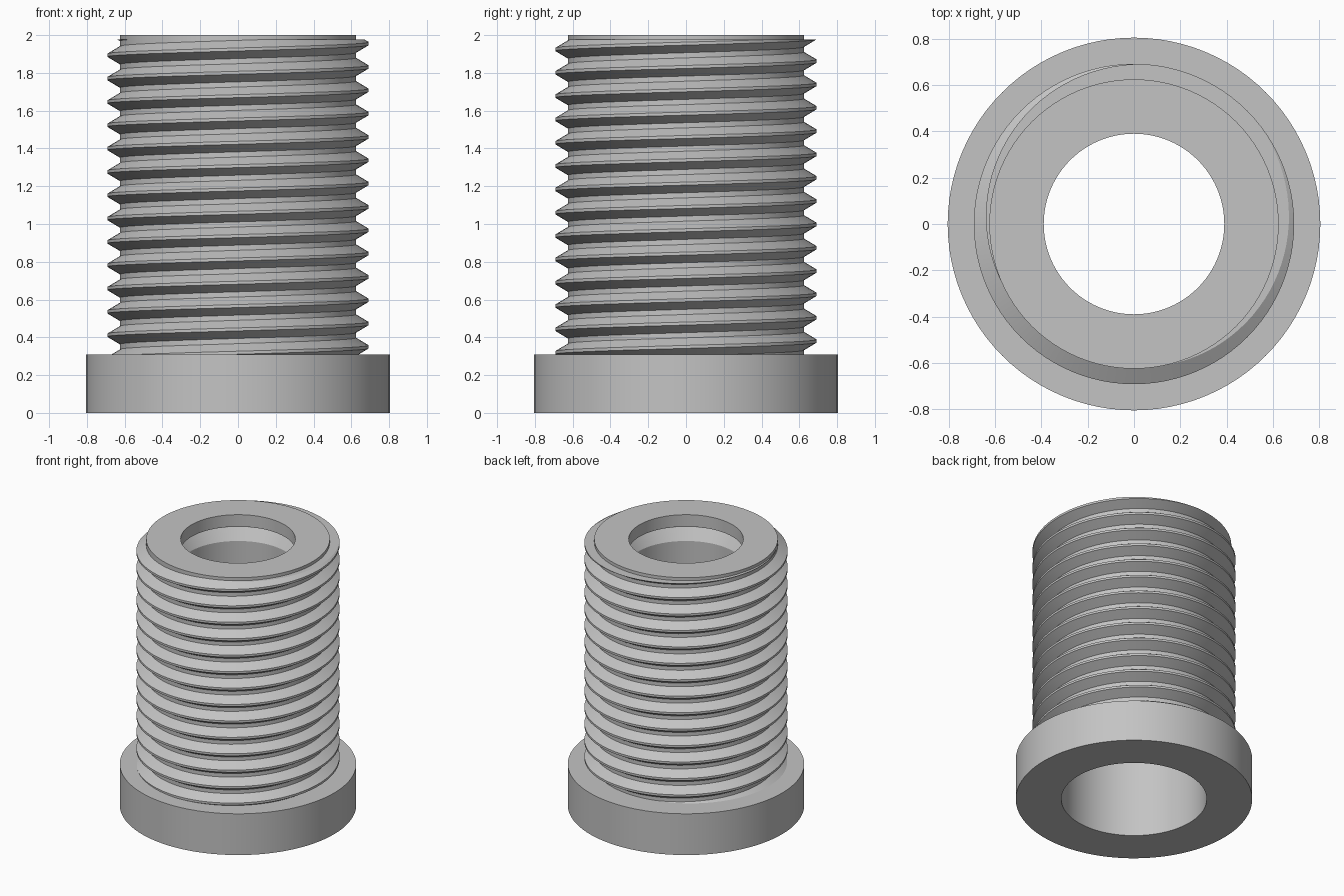
import bpy
import bmesh
from math import pi, cos, sin

old = bpy.data.objects.get("Cube")
if old:
    bpy.data.objects.remove(old, do_unlink=True)

SIDES = 96
HEIGHT = 2.0
FLANGE_R, FLANGE_H = 0.805, 0.31
CORE_R, CREST_R = 0.625, 0.692
PITCH = 0.1235
THREAD_TOP = 1.977

grey = bpy.data.materials.new("plain grey")
grey.use_nodes = True
grey.diffuse_color = (0.55, 0.55, 0.55, 1)
grey.node_tree.nodes["Principled BSDF"].inputs["Base Color"].default_value = grey.diffuse_color


def finish(bm, name):
    """Turn a bmesh into a smooth-shaded object with sharp edges kept."""
    bmesh.ops.recalc_face_normals(bm, faces=bm.faces[:])
    mesh = bpy.data.meshes.new(name)
    bm.to_mesh(mesh)
    bm.free()
    mesh.materials.append(grey)
    obj = bpy.data.objects.new(name, mesh)
    bpy.context.collection.objects.link(obj)
    bpy.ops.object.select_all(action='DESELECT')
    bpy.context.view_layer.objects.active = obj
    obj.select_set(True)
    bpy.ops.object.shade_smooth_by_angle(angle=pi / 7)
    return obj


def sweep(bm, profile, steps, rise=0.0, closed=True):
    """Turn a closed (radius, z) profile about z, climbing by rise per turn."""
    rings = []
    for i in range(steps):
        a = 2 * pi * i / SIDES
        lift = rise * i / SIDES
        rings.append([bm.verts.new((r * cos(a), r * sin(a), z + lift))
                      for r, z in profile])
    pairs = list(zip(rings, rings[1:]))
    if closed:
        pairs.append((rings[-1], rings[0]))
    n = len(profile)
    for p, q in pairs:
        for j in range(n):
            k = (j + 1) % n
            bm.faces.new((p[j], q[j], q[k], p[k]))
    if not closed:
        bm.faces.new(rings[0])
        bm.faces.new(rings[-1])


# Flanged sleeve with a wide bore, an inner groove and a top lip
bore = [(0.39, HEIGHT), (0.39, 1.91), (0.45, 1.91), (0.45, 1.88),
        (0.395, 1.80), (0.395, 1.60), (0.495, 1.45), (0.495, 0.0)]
outside = [(FLANGE_R, 0.0), (FLANGE_R, FLANGE_H),
           (CORE_R, FLANGE_H), (CORE_R, HEIGHT)]
bm = bmesh.new()
sweep(bm, outside + bore, SIDES)
finish(bm, "flanged_sleeve")

# Right-handed screw thread, rooted just inside the sleeve wall
root_half, crest_half, root_r = 0.054, 0.008, CORE_R - 0.01
start = 1.955 - 15 * PITCH
tooth = [(root_r, start - root_half), (CREST_R, start - crest_half),
         (CREST_R, start + crest_half), (root_r, start + root_half)]
# begin one turn up so the run-in stays hidden in the flange
tooth = [(r, z + PITCH) for r, z in tooth]
bm = bmesh.new()
sweep(bm, tooth, 15 * SIDES, rise=PITCH, closed=False)
# Trim the thread flat just below the top
bmesh.ops.bisect_plane(bm, geom=bm.verts[:] + bm.edges[:] + bm.faces[:],
                       plane_co=(0, 0, THREAD_TOP), plane_no=(0, 0, 1),
                       clear_outer=True)
open_edges = [e for e in bm.edges if e.is_boundary]
caps = bmesh.ops.holes_fill(bm, edges=open_edges, sides=0)["faces"]
bmesh.ops.triangulate(bm, faces=caps)
finish(bm, "screw_thread")
